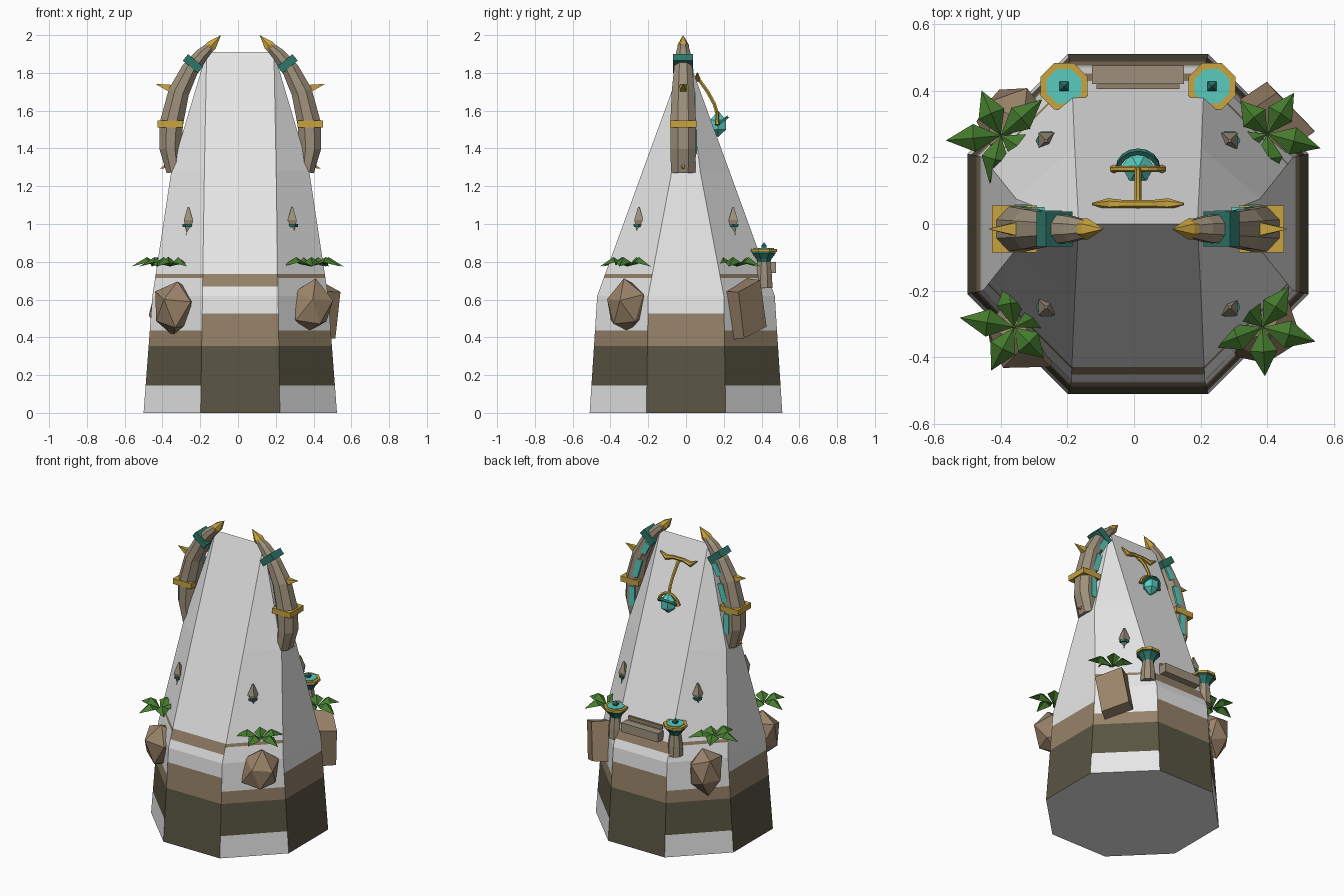
import bpy, bmesh, math, random
from mathutils import Vector, Matrix

cube = bpy.data.objects.get("Cube")
if cube:
    bpy.data.objects.remove(cube, do_unlink=True)
random.seed(4)
CX = 0.012  # mirror line of the model


def material(name, r, g, b):
    m = bpy.data.materials.new(name)
    m.use_nodes = True
    m.diffuse_color = (r, g, b, 1)
    m.node_tree.nodes["Principled BSDF"].inputs["Base Color"].default_value = (r, g, b, 1)
    return m


STONE = material("pale stone", .8, .8, .8)
BROWN = material("brown band", .30, .22, .14)
OLIVE = material("dark olive", .10, .09, .055)
ROCK = material("rock brown", .32, .225, .14)
HORN = material("horn taupe", .34, .28, .20)
GOLD = material("gold", .58, .37, .05)
PINE = material("dark teal", .026, .18, .14)
TEAL = material("bright teal", .10, .60, .51)
LEAF = material("leaf green", .06, .20, .027)


def finish(name, bm, *mats):
    bmesh.ops.remove_doubles(bm, verts=bm.verts, dist=1e-5)
    bmesh.ops.recalc_face_normals(bm, faces=bm.faces)
    me = bpy.data.meshes.new(name)
    bm.to_mesh(me)
    bm.free()
    for m in mats:
        me.materials.append(m)
    ob = bpy.data.objects.new(name, me)
    bpy.context.scene.collection.objects.link(ob)
    return ob


def loft(bm, rings):
    rows = [[bm.verts.new(p) for p in ring] for ring in rings]
    n = len(rows[0])
    for a, b in zip(rows, rows[1:]):
        for i in range(n):
            j = (i + 1) % n
            bm.faces.new((a[i], a[j], b[j], b[i]))
    bm.faces.new(rows[0][::-1])
    bm.faces.new(rows[-1])


def tube(name, mat, pts, radii, axis=(1, 0, 0), n=8):
    """Faceted tube along a planar path; each radius is a number or (in plane, along axis)."""
    pts, axis = [Vector(p) for p in pts], Vector(axis)
    rings = []
    for i, p in enumerate(pts):
        t = (pts[min(i + 1, len(pts) - 1)] - pts[max(i - 1, 0)]).normalized()
        side = t.cross(axis).normalized()
        ra, rb = radii[i] if isinstance(radii[i], tuple) else (radii[i], radii[i])
        k = 1 / math.cos(math.pi / n)
        angles = [2 * math.pi * (j + .5) / n for j in range(n)]
        rings.append([p + side * ra * k * math.cos(a) + axis * rb * k * math.sin(a) for a in angles])
    bm = bmesh.new()
    loft(bm, rings)
    return finish(name, bm, mat)


def box(name, mat, centre, size):
    bm = bmesh.new()
    bmesh.ops.create_cube(bm, matrix=Matrix.Translation(centre) @ Matrix.Diagonal((*size, 1)))
    return finish(name, bm, mat)


# Tapered eight-sided tower ending in a ridge, with painted bands
def octagon(z, x, y, fw, sw):
    quarter = [(fw, -y), (x, -sw), (x, sw), (fw, y), (-fw, y), (-x, sw), (-x, -sw), (-fw, -y)]
    return [(CX + a, b, z) for a, b in quarter]


bm = bmesh.new()
loft(bm, [octagon(0, .512, .51, .21, .21), octagon(.62, .465, .47, .2, .2),
          octagon(1.28, .365, .23, .19, .075), octagon(1.91, .178, 0, .178, 0)])
bmesh.ops.remove_doubles(bm, verts=bm.verts, dist=1e-5)
for z in (.145, .355, .435, .525, .67, .715, .735):
    bmesh.ops.bisect_plane(bm, geom=bm.verts[:] + bm.edges[:] + bm.faces[:],
                           plane_co=(0, 0, z), plane_no=(0, 0, 1))
bm.normal_update()
for f in bm.faces:
    z, nx, ny = f.calc_center_median().z, abs(f.normal.x), abs(f.normal.y)
    diagonal, front = min(nx, ny) > .35, ny > 2 * nx
    if abs(f.normal.z) > .9:
        f.material_index = 0
    elif z < .355:
        f.material_index = 0 if diagonal and z < .145 else 2
    elif z < .435 or (z < .525 and not diagonal):
        f.material_index = 1
    elif z < .735 and ((front and z > .67) or (diagonal and z > .715)):
        f.material_index = 1
finish("tower", bm, STONE, BROWN, OLIVE)

# Curved horns with bands, spikes and glowing strips
HORN_PATH = [(.35, 1.275), (.37, 1.40), (.365, 1.53), (.325, 1.70), (.265, 1.82), (.20, 1.90), (.155, 1.942)]
HORN_RADII = [(.04, .064), (.058, .068), (.062, .068), (.055, .06), (.045, .048), (.034, .038), (.024, .026)]
for s, side in ((1, "left"), (-1, "right")):
    def at(u, z, y=-.015):
        return (CX + s * u, y, z)
    Y = (0, 1, 0)
    tube(side + "_horn", HORN, [at(*p) for p in HORN_PATH], HORN_RADII, Y)
    tube(side + "_horn_tip", GOLD, [at(.165, 1.933), at(.15, 1.947), at(.102, 2.0)],
         [.027, .027, 0], Y, 6)
    box(side + "_horn_band", GOLD, at(.37, 1.53), (.135, .14, .036))
    tube(side + "_horn_ring", PINE, [at(.264, 1.832), at(.236, 1.866)], [(.052, .053)] * 2, Y, 4)
    tube(side + "_upper_spike", GOLD, [at(.36, 1.715), at(.45, 1.742)], [.022, 0], Y, 4)
    tube(side + "_lower_spike", GOLD, [at(.365, 1.32), at(.425, 1.292)], [.02, 0], Y, 4)
    for i, (a, b, y) in enumerate([((.35, 1.37), (.35, 1.50), .052), ((.335, 1.57), (.30, 1.69), .045),
                                   ((.285, 1.735), (.245, 1.81), .035)]):
        tube(f"{side}_glow_strip_{i}", TEAL, [at(*a, y), at(*b, y)], [(.02, .006)] * 2, Y, 4)

# Hanging lantern on the back
tube("lantern_bar", GOLD, [(CX + x, .06, z) for x, z in
     [(-.137, 1.80), (-.09, 1.768), (-.04, 1.782), (.04, 1.782), (.09, 1.768), (.137, 1.80)]],
     [.003, .015, .010, .010, .015, .003], (0, 1, 0), 6)
tube("lantern_arm", GOLD, [(CX, .04, 1.775), (CX, .075, 1.755), (CX, .115, 1.70), (CX, .15, 1.635), (CX, .165, 1.585)],
     [.009] * 5, (1, 0, 0), 6)
arc = [math.pi * i / 8 for i in range(9)]
tube("lantern_hoop", GOLD, [(CX + .072 * math.cos(a), .165, 1.525 + .065 * math.sin(a)) for a in arc],
     [.012] + [.008] * 7 + [.012], (0, 1, 0), 6)
tilt = Vector((0, .8, .6))
tube("lantern_guard", PINE, [Vector((CX + .06 * math.cos(a), .165, 1.525)) + tilt * .065 * math.sin(a) for a in arc],
     [.007] * 9, tilt.cross(Vector((1, 0, 0))), 4)
tube("lantern_crystal", TEAL, [(CX, .17, z) for z in (1.46, 1.50, 1.55, 1.60)], [0, .042, .042, 0], n=6)

# Small hanging charms on the diagonal walls
for sx in (-1, 1):
    for sy in (-1, 1):
        x, y = CX + sx * .275, sy * .25
        tag = ("left" if sx > 0 else "right") + ("_back" if sy > 0 else "_front")
        tube(tag + "_charm", HORN, [(x, y, z) for z in (.95, 1.02, 1.09)], [.008, .024, .004], n=4)
        tube(tag + "_charm_collar", PINE, [(x, y, z) for z in (.985, 1.0)], [.026, .028], n=6)
        tube(tag + "_charm_drop", TEAL, [(x, y, z) for z in (.92, .945, .965)], [0, .013, .006], n=4)

# Bowls on pedestals and the bench between them
for s, side in ((1, "left"), (-1, "right")):
    def stack(name, mat, heights, radii, n=8):
        tube(f"{side}_{name}", mat, [(CX + s * .222, .413, z) for z in heights], radii, n=n)
    stack("pedestal", HORN, (.66, .73, .80), (.045, .042, .033))
    stack("bowl", PINE, (.795, .815, .845, .858), (.032, .04, .062, .062))
    stack("bowl_rim", GOLD, (.852, .868), (.07, .07))
    stack("bowl_water", TEAL, (.862, .872), (.052, .052))
    stack("bowl_crystal", PINE, (.87, .885, .905), (.012, .014, 0), 4)
box("bench", HORN, (CX, .448, .77), (.275, .055, .06))
box("bench_rail", BROWN, (CX, .412, .815), (.25, .014, .025))


# Boulders set into the diagonal walls
def boulder(name, centre, size, turn, blocky=False):
    bm = bmesh.new()
    if blocky:
        bmesh.ops.create_cube(bm, size=1.5)
    else:
        bmesh.ops.create_icosphere(bm, subdivisions=1, radius=1.05)
    for v in bm.verts:
        v.co *= random.uniform(.9, 1.1)
    spin = Matrix.Rotation(math.radians(turn), 4, "Z") @ Matrix.Rotation(.25, 4, "X")
    bm.transform(Matrix.Translation(centre) @ Matrix.Diagonal((*size, 1)) @ spin)
    finish(name, bm, ROCK)


boulder("right_front_boulder", (-.33, -.33, .55), (.12, .11, .15), 20)
boulder("left_front_boulder", (.385, -.31, .56), (.115, .115, .14), 55)
boulder("right_back_boulder", (-.36, .31, .55), (.11, .11, .145), 75)
boulder("left_back_boulder", (.40, .30, .55), (.125, .105, .17), 40, True)


# Leafy plants above the boulders
def plant(name, x, y, start):
    bm = bmesh.new()
    for i in range(5):
        a = math.radians(start + 72 * i)
        out, across = Vector((math.cos(a), math.sin(a), 0)), Vector((-math.sin(a), math.cos(a), 0))
        length = .165 - .018 * (i % 3)
        root = Vector((x, y, .775))
        base, tip, ridge, left, right = [bm.verts.new(root + p) for p in (
            Vector((0, 0, 0)), out * length, out * length * .5 + Vector((0, 0, .05)),
            out * length * .48 + across * .042 + Vector((0, 0, .022)),
            out * length * .48 - across * .042 + Vector((0, 0, .022)))]
        for f in ((base, ridge, left), (base, right, ridge), (left, ridge, tip), (ridge, right, tip)):
            bm.faces.new(f)
    finish(name, bm, LEAF)


plant("right_back_plant", -.40, .265, 185)
plant("left_back_plant", .40, .27, -15)
plant("right_front_plant", -.36, -.31, 170)
plant("left_front_plant", .385, -.31, -15)
